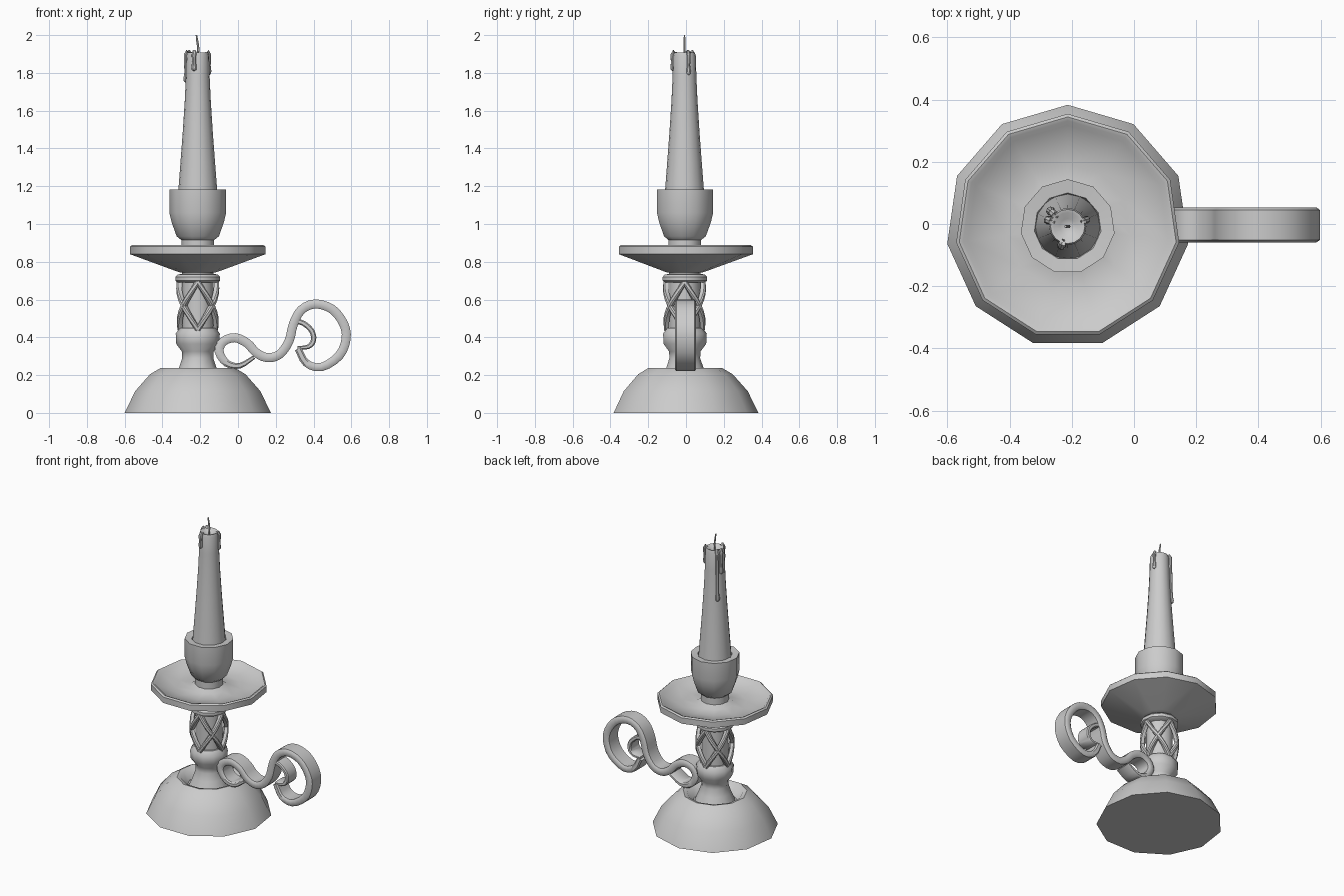
import bpy, bmesh, math
from mathutils import Vector

if "Cube" in bpy.data.objects:
    bpy.data.objects.remove(bpy.data.objects["Cube"])

CX, CY = -0.213, -0.008      # axis of the candlestick
SIDES = 11


def finish(name, bm, angle=40):
    bmesh.ops.remove_doubles(bm, verts=bm.verts, dist=1e-5)
    bmesh.ops.recalc_face_normals(bm, faces=bm.faces)
    me = bpy.data.meshes.new(name)
    bm.to_mesh(me)
    bm.free()
    ob = bpy.data.objects.new(name, me)
    bpy.context.collection.objects.link(ob)
    bpy.ops.object.select_all(action='DESELECT')
    ob.select_set(True)
    bpy.context.view_layer.objects.active = ob
    bpy.ops.object.shade_smooth_by_angle(angle=math.radians(angle))
    return ob


def lathe(name, profile, sides=SIDES):
    """Revolve (radius, z) points; the profile starts and ends on the axis."""
    bm = bmesh.new()
    rings = []
    for r, z in profile:
        if r == 0:
            rings.append([bm.verts.new((CX, CY, z))] * sides)
            continue
        ring = []
        for k in range(sides):
            a = math.pi / 2 + 2 * math.pi * k / sides
            ring.append(bm.verts.new((CX + r * math.cos(a), CY + r * math.sin(a), z)))
        rings.append(ring)
    for lo, hi in zip(rings, rings[1:]):
        for k in range(sides):
            j = (k + 1) % sides
            bm.faces.new(list(dict.fromkeys((lo[k], lo[j], hi[j], hi[k]))))
    return finish(name, bm)


def sweep(name, pts, ups, section, sizes):
    """Sweep a (u, v) section along pts; v follows the up vectors."""
    bm = bmesh.new()
    rings = []
    for i, p in enumerate(pts):
        t = (pts[min(i + 1, len(pts) - 1)] - pts[max(i - 1, 0)]).normalized()
        up = (ups[i] - t * ups[i].dot(t)).normalized()
        side = t.cross(up)
        su, sv = sizes[i]
        rings.append([bm.verts.new(p + side * u * su + up * v * sv) for u, v in section])
    n = len(section)
    for a, b in zip(rings, rings[1:]):
        for k in range(n):
            bm.faces.new((a[k], a[(k + 1) % n], b[(k + 1) % n], b[k]))
    bm.faces.new(rings[0])
    bm.faces.new(rings[-1])
    return finish(name, bm)


def smooth_path(pts, steps=3):
    """Catmull-Rom samples through the points."""
    p = [Vector(q) for q in pts]
    p = [2 * p[0] - p[1]] + p + [2 * p[-1] - p[-2]]
    out = []
    for i in range(1, len(p) - 2):
        for s in range(steps):
            t = s / steps
            out.append(0.5 * (2 * p[i] + (p[i + 1] - p[i - 1]) * t
                       + (2 * p[i - 1] - 5 * p[i] + 4 * p[i + 1] - p[i + 2]) * t * t
                       + (3 * p[i] - p[i - 1] - 3 * p[i + 1] + p[i + 2]) * t ** 3))
    return out + [p[-2]]


def circle(n):
    return [(math.cos(2 * math.pi * k / n), math.sin(2 * math.pi * k / n)) for k in range(n)]


# domed base with a hollow around the stem
lathe("base", [(0, 0), (.391, 0), (.335, .115), (.255, .205), (.2, .237),
               (.175, .23), (.135, .18), (0, .18)])

# lower stem, flaring into a collar
lathe("lower_stem", [(0, .17), (.13, .17), (.1, .24), (.083, .29), (.085, .325),
                     (.115, .365), (.118, .42), (.095, .45), (0, .45)])

# core behind the lattice
lathe("lattice_core", [(0, .44), (.084, .44), (.084, .70), (0, .70)])

# crossing lattice strands
for d in (-1, 1):
    for s in range(4):
        pts, ups = [], []
        for i in range(9):
            f = i / 8
            a = -math.pi / 2 + s * math.pi / 2 + d * f * math.pi / 2
            r = .094 + .012 * math.sin(math.pi * f) + .004 * f
            up = Vector((math.cos(a), math.sin(a), 0))
            pts.append(Vector((CX, CY, .44 + .255 * f)) + up * r)
            ups.append(up)
        sweep("lattice_strand", pts, ups,
              [(-1, -1), (1, -1), (1, .5), (.5, 1), (-.5, 1), (-1, .5)], [(.013, .013)] * 9)

# upper collar and neck
lathe("upper_collar", [(0, .69), (.105, .69), (.12, .70), (.12, .72), (.108, .733),
                       (.085, .735), (.085, .76), (0, .76)])

# drip pan
lathe("drip_pan", [(0, .742), (.09, .742), (.115, .75), (.362, .84), (.362, .88), (.352, .888),
                   (.34, .884), (.325, .868), (.2, .846), (.12, .85), (.09, .87), (0, .87)])

# candle cup
lathe("candle_cup", [(0, .86), (.088, .86), (.088, .915), (.113, .935), (.14, 1.01), (.152, 1.06),
                     (.152, 1.182), (.108, 1.178), (.1, 1.15), (0, 1.15)])

# candle with a melted top
lathe("candle", [(0, 1.14), (.106, 1.14), (.102, 1.19), (.092, 1.32), (.08, 1.48), (.069, 1.65),
                 (.063, 1.78), (.06, 1.89), (.055, 1.908), (.045, 1.906), (.025, 1.89),
                 (0, 1.886)], 16)

# wax drips running down the candle
for ang, end, w in ((138, 1.57, .013), (162, 1.75, .013), (20, 1.79, .011), (252, 1.81, .013)):
    a = math.radians(ang)
    up = Vector((math.cos(a), math.sin(a), 0))
    prof = [(.048, 1.905, .6), (.057, 1.912, .9), (.065, 1.895, 1), (.066, 1.87, .85),
            (None, end + .05, .8), (None, end + .02, 1.15), (None, end + .006, .95),
            (None, end, .3)]
    pts = []
    for r, z, _ in prof:
        r = r or .064 + max(0, 1.8 - z) * .045
        pts.append(Vector((CX, CY, z)) + up * r)
    ups = [up + Vector((0, 0, .5 if i < 2 else 0)) for i in range(len(pts))]
    sweep("wax_drip", pts, ups, circle(8), [(w * q[2], w * q[2]) for q in prof])

# wick
wick = [Vector((CX + dx, CY, z)) for dx, z in ((0, 1.88), (.003, 1.93), (-.002, 1.965), (-.007, 2.0))]
sweep("wick", wick, [Vector((0, 1, 0))] * 4, circle(6), [(.006, .006)] * 3 + [(.004, .004)])


# scrolled handle: a wide ribbon with bevelled edges
RIBBON = [(-1, -.86), (-.55, -1), (.55, -1), (1, -.86), (1, .86), (.55, 1), (-.55, 1), (-1, .86)]


def ribbon(name, xz, thick_start, thick, thick_end, taper, width):
    pts = smooth_path([(x, -.003, z) for x, z in xz])
    n = len(pts)
    sizes = []
    for i in range(n):
        f = i / (n - 1)
        t = thick
        if f < taper:
            t = thick_start + (thick - thick_start) * f / taper
        elif f > 1 - taper:
            t = thick_end + (thick - thick_end) * (1 - f) / taper
        sizes.append((t, width))
    return sweep(name, pts, [Vector((0, 1, 0))] * n, RIBBON, sizes)


ribbon("handle_scroll",
       [(.085, .295), (.01, .25), (-.06, .263), (-.10, .325), (-.078, .378), (-.015, .398),
        (.05, .368), (.095, .32), (.155, .292), (.22, .31), (.27, .38), (.293, .47),
        (.335, .545), (.41, .577), (.50, .548), (.56, .47), (.572, .39), (.535, .302),
        (.44, .242), (.36, .265), (.318, .34)], .01, .024, .018, .15, .056)
ribbon("handle_inner_curl",
       [(.295, .488), (.345, .475), (.39, .435), (.4, .385), (.372, .35), (.315, .345)],
       .014, .014, .008, .3, .05)
